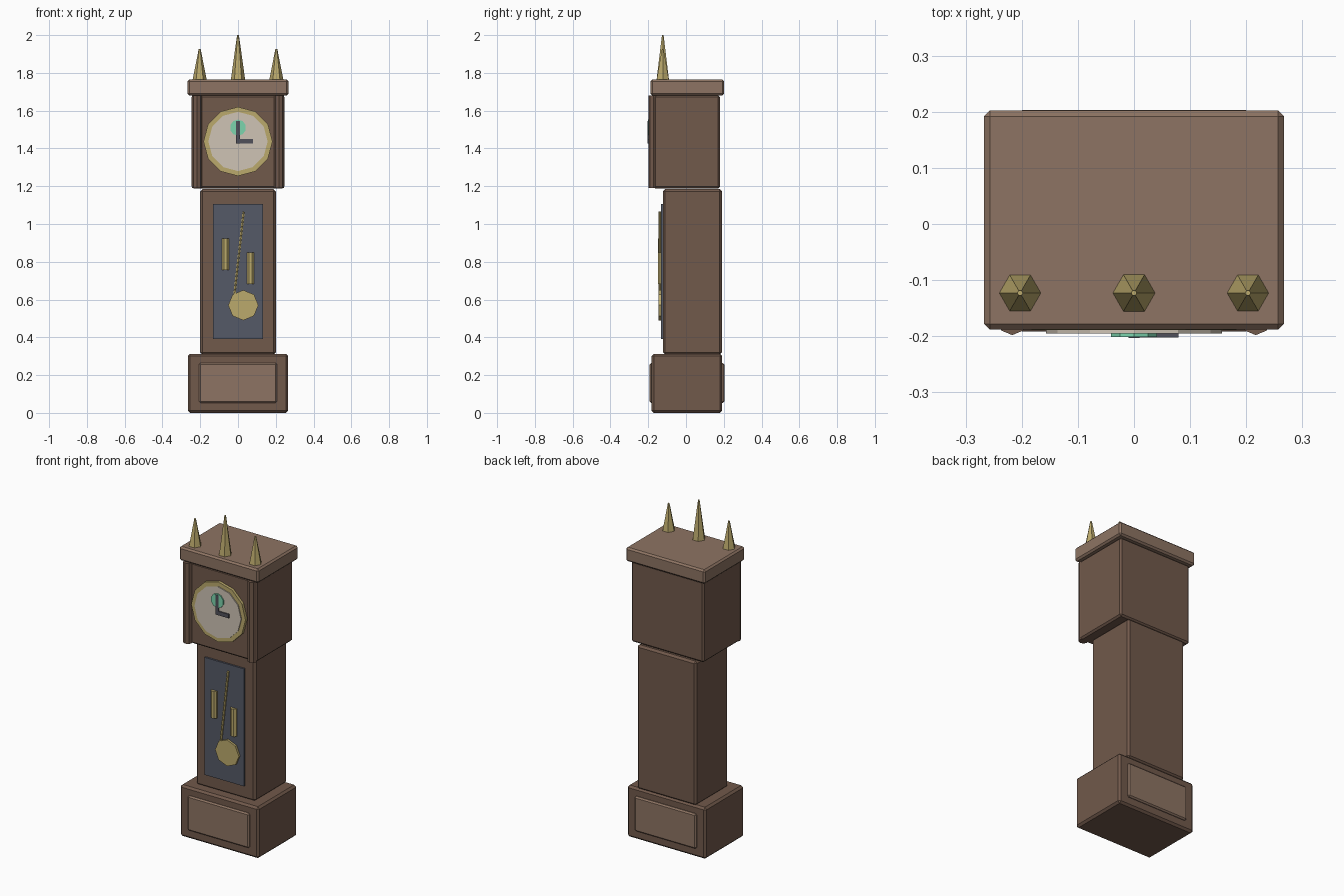
import bpy, math
from mathutils import Vector

if "Cube" in bpy.data.objects:
    bpy.data.objects.remove(bpy.data.objects["Cube"])


def material(name, rgb):
    m = bpy.data.materials.new(name)
    m.diffuse_color = (*rgb, 1)
    m.use_nodes = True
    m.node_tree.nodes["Principled BSDF"].inputs["Base Color"].default_value = m.diffuse_color
    return m


WOOD = material("dark_wood", (0.165, 0.10, 0.07))
TRIM = material("light_wood", (0.27, 0.175, 0.125))
BRASS = material("brass", (0.50, 0.40, 0.15))
GLASS = material("glass", (0.09, 0.10, 0.135))
CREAM = material("cream", (0.62, 0.55, 0.46))
GREEN = material("green", (0.20, 0.66, 0.42))
DARK = material("dark_metal", (0.08, 0.08, 0.10))


def finish(name, mat, bevel=0):
    o = bpy.context.object
    o.name = name
    o.data.materials.append(mat)
    if bevel:
        b = o.modifiers.new("bevel", "BEVEL")
        b.width, b.segments = bevel, 1
    return o


def box(name, mat, x, y, z, bevel=0):
    """Box from (min, max) ranges."""
    r = (x, y, z)
    bpy.ops.mesh.primitive_cube_add(size=1, location=[(a + b) / 2 for a, b in r])
    o = bpy.context.object
    o.scale = [b - a for a, b in r]
    bpy.ops.object.transform_apply(location=False, rotation=False, scale=True)
    return finish(name, mat, bevel)


def disc(name, mat, x, z, r, y0, y1, sides):
    """Flat disc facing the front, with a vertex at the top."""
    bpy.ops.mesh.primitive_cylinder_add(
        vertices=sides, radius=r, depth=abs(y1 - y0),
        location=(x, (y0 + y1) / 2, z), rotation=(math.pi / 2, 0, 0))
    return finish(name, mat)


def post(name, mat, x, y, z0, z1, r, turn=0):
    """Upright octagonal post."""
    bpy.ops.mesh.primitive_cylinder_add(
        vertices=8, radius=r, depth=z1 - z0,
        location=(x, y, (z0 + z1) / 2), rotation=(0, 0, turn))
    return finish(name, mat)


# Case: base, trunk, hood, cornice
box("base", WOOD, (-0.265, 0.265), (-0.182, 0.191), (0, 0.313), 0.012)
box("base_front_panel", TRIM, (-0.207, 0.207), (-0.192, -0.17), (0.053, 0.265), 0.008)
box("base_back_panel", TRIM, (-0.207, 0.207), (0.18, 0.203), (0.053, 0.265), 0.008)
box("trunk", WOOD, (-0.2, 0.2), (-0.122, 0.19), (0.308, 1.185), 0.012)
box("hood", WOOD, (-0.245, 0.245), (-0.172, 0.18), (1.188, 1.682), 0.01)
box("cornice", TRIM, (-0.267, 0.267), (-0.188, 0.202), (1.68, 1.765), 0.01)

# Hood columns and finials
for side, s in (("left", -1), ("right", 1)):
    post(f"hood_column_{side}", WOOD, s * 0.217, -0.171, 1.19, 1.68, 0.027)
for name, x, top in (("left", -0.203, 1.927), ("middle", 0, 2.0), ("right", 0.203, 1.927)):
    bpy.ops.mesh.primitive_cone_add(
        vertices=6, radius1=0.039, radius2=0.005, depth=top - 1.755,
        location=(x, -0.123, (top + 1.755) / 2), rotation=(0, 0, math.pi / 6))
    finish(f"finial_{name}", BRASS)

# Dial, moon disc and hands
Z = 1.437
disc("dial_rim", BRASS, 0, Z, 0.183, -0.165, -0.189, 12)
disc("dial_face", CREAM, 0, Z, 0.157, -0.18, -0.195, 12)
disc("moon_disc", GREEN, 0, 1.51, 0.043, -0.19, -0.2015, 10)
box("minute_hand", DARK, (-0.01, 0.01), (-0.203, -0.19), (Z - 0.012, 1.545))
box("hour_hand", DARK, (-0.01, 0.079), (-0.2025, -0.19), (Z - 0.012, Z + 0.012))

# Trunk window with weights and pendulum
box("trunk_window", GLASS, (-0.132, 0.132), (-0.133, -0.115), (0.39, 1.105))
post("weight_left", BRASS, -0.066, -0.13, 0.757, 0.922, 0.021, math.pi / 8)
post("weight_right", BRASS, 0.066, -0.13, 0.682, 0.85, 0.021, math.pi / 8)
disc("pendulum_bob", BRASS, 0.028, 0.57, 0.08, -0.13, -0.146, 8)
a, b = Vector((-0.019, -0.138, 0.625)), Vector((0.03, -0.138, 1.065))
bpy.ops.mesh.primitive_cylinder_add(
    vertices=6, radius=0.007, depth=(b - a).length, location=(a + b) / 2,
    rotation=(0, math.atan2(b.x - a.x, b.z - a.z), 0))
finish("pendulum_rod", BRASS)
